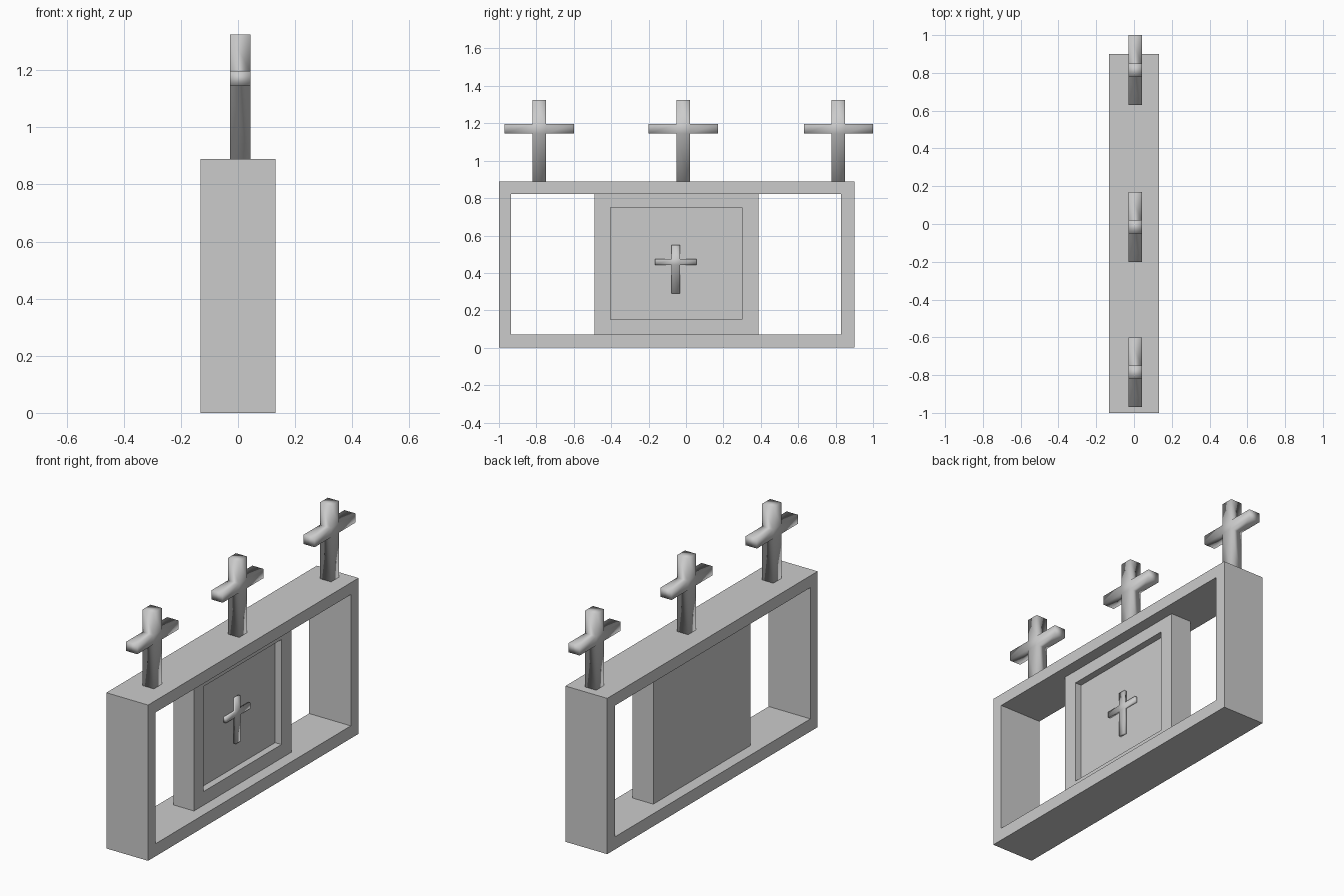
import bpy, bmesh
from mathutils import Vector

if "Cube" in bpy.data.objects:
    bpy.data.objects.remove(bpy.data.objects["Cube"])


def finish(bm, name, smooth=False):
    bmesh.ops.recalc_face_normals(bm, faces=bm.faces)
    mesh = bpy.data.meshes.new(name)
    bm.to_mesh(mesh)
    bm.free()
    for p in mesh.polygons:
        p.use_smooth = smooth
    obj = bpy.data.objects.new(name, mesh)
    bpy.context.collection.objects.link(obj)
    return obj


def box(bm, x, y, z):
    verts = bmesh.ops.create_cube(bm, size=1)["verts"]
    for v in verts:
        v.co = Vector(r[0] if c < 0 else r[1] for r, c in zip((x, y, z), v.co))
    return verts


def face_towards(bm, axis):
    bm.normal_update()
    return max(bm.faces, key=lambda f: f.normal.dot(axis))


def frame(name, x, outer, inner):
    """Rectangular ring in the YZ plane: rects are (y0, y1, z0, z1)."""
    bm = bmesh.new()
    rings = []
    for (y0, y1, z0, z1) in (outer, inner):
        for px in x:
            rings.append([bm.verts.new((px, y, z)) for y, z in
                          ((y0, z0), (y1, z0), (y1, z1), (y0, z1))])
    ob, of, ib, inf = rings
    for a, b in ((ob, of), (of, inf), (inf, ib), (ib, ob)):
        for i in range(4):
            j = (i + 1) % 4
            bm.faces.new((a[i], a[j], b[j], b[i]))
    return finish(bm, name)


def cross(name, x, y, half_arm, half_w, z0, z1, arm_z):
    """Core block with four limbs extruded from its sides."""
    bm = bmesh.new()
    box(bm, x, (y - half_w, y + half_w), arm_z)
    limbs = (((0, 1, 0), half_arm - half_w), ((0, -1, 0), half_arm - half_w),
             ((0, 0, 1), z1 - arm_z[1]), ((0, 0, -1), arm_z[0] - z0))
    bm.normal_update()
    sides = [(face_towards(bm, Vector(d)), Vector(d) * n) for d, n in limbs]
    for face, move in sides:
        out = bmesh.ops.extrude_discrete_faces(bm, faces=[face])["faces"]
        bmesh.ops.translate(bm, verts=out[0].verts, vec=move)
    return finish(bm, name, smooth=True)


# Outer open frame
frame("outer_frame", (-0.132, 0.132), (-1.0, 0.9, 0.0, 0.89), (-0.935, 0.83, 0.072, 0.822))

# Central panel with a recessed front
bm = bmesh.new()
box(bm, (-0.065, 0.065), (-0.49, 0.388), (0.072, 0.822))
front = face_towards(bm, Vector((1, 0, 0)))
bmesh.ops.inset_individual(bm, faces=[front], thickness=0.08)
for v in front.verts:
    v.co.y = -0.405 if v.co.y < -0.05 else 0.30
    v.co.z = 0.15 if v.co.z < 0.45 else 0.75
floor = bmesh.ops.extrude_discrete_faces(bm, faces=[front])["faces"][0]
bmesh.ops.translate(bm, verts=floor.verts, vec=(-0.04, 0, 0))
finish(bm, "recessed_panel")

# Raised cross on the panel
cross("panel_cross", (0.02, 0.04), -0.055, 0.11, 0.022, 0.29, 0.55, (0.443, 0.475))

# Three crosses along the top
for i, y in enumerate((-0.785, -0.015, 0.815)):
    cross(f"top_cross_{i + 1}", (-0.028, 0.043), y, 0.185, 0.036,
          0.885, 1.325, (1.145, 1.197))
